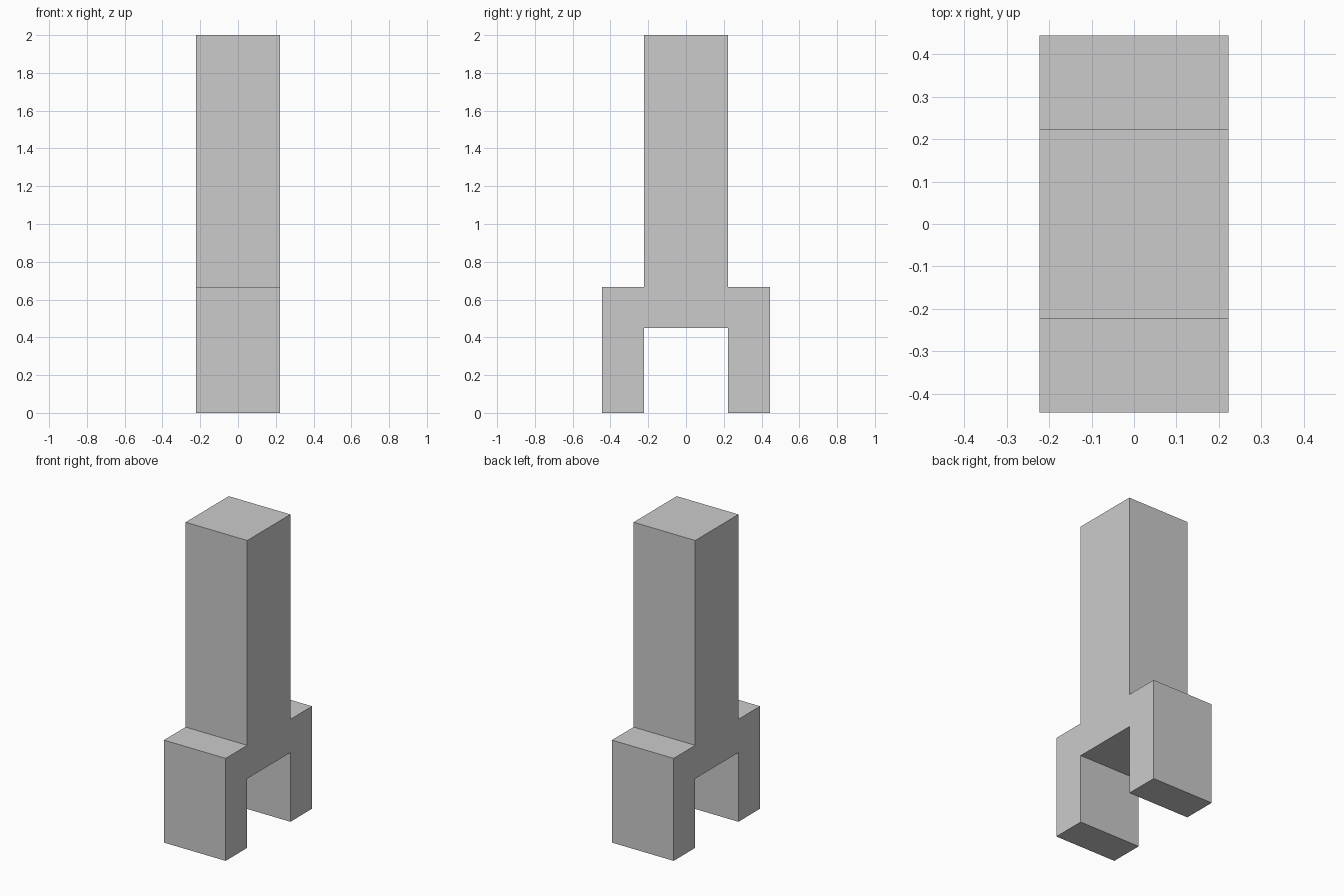
import bpy
import bmesh

if "Cube" in bpy.data.objects:
    bpy.data.objects.remove(bpy.data.objects["Cube"])

HALF_WIDTH = 0.222

# Right half of the side silhouette (y, z), from the opening up to the post top
half = [(0.222, 0.45), (0.222, 0.0), (0.444, 0.0),
        (0.444, 0.667), (0.222, 0.667), (0.222, 2.0)]
profile = half + [(-y, z) for y, z in reversed(half)]

# Forked post: mirrored profile extruded across its width
bm = bmesh.new()
face = bm.faces.new([bm.verts.new((-HALF_WIDTH, y, z)) for y, z in profile])
extruded = bmesh.ops.extrude_face_region(bm, geom=[face], use_keep_orig=True)
verts = [g for g in extruded["geom"] if isinstance(g, bmesh.types.BMVert)]
bmesh.ops.translate(bm, verts=verts, vec=(2 * HALF_WIDTH, 0, 0))
bmesh.ops.recalc_face_normals(bm, faces=bm.faces)

mesh = bpy.data.meshes.new("forked_post")
bm.to_mesh(mesh)
bm.free()
bpy.context.collection.objects.link(bpy.data.objects.new("forked_post", mesh))
